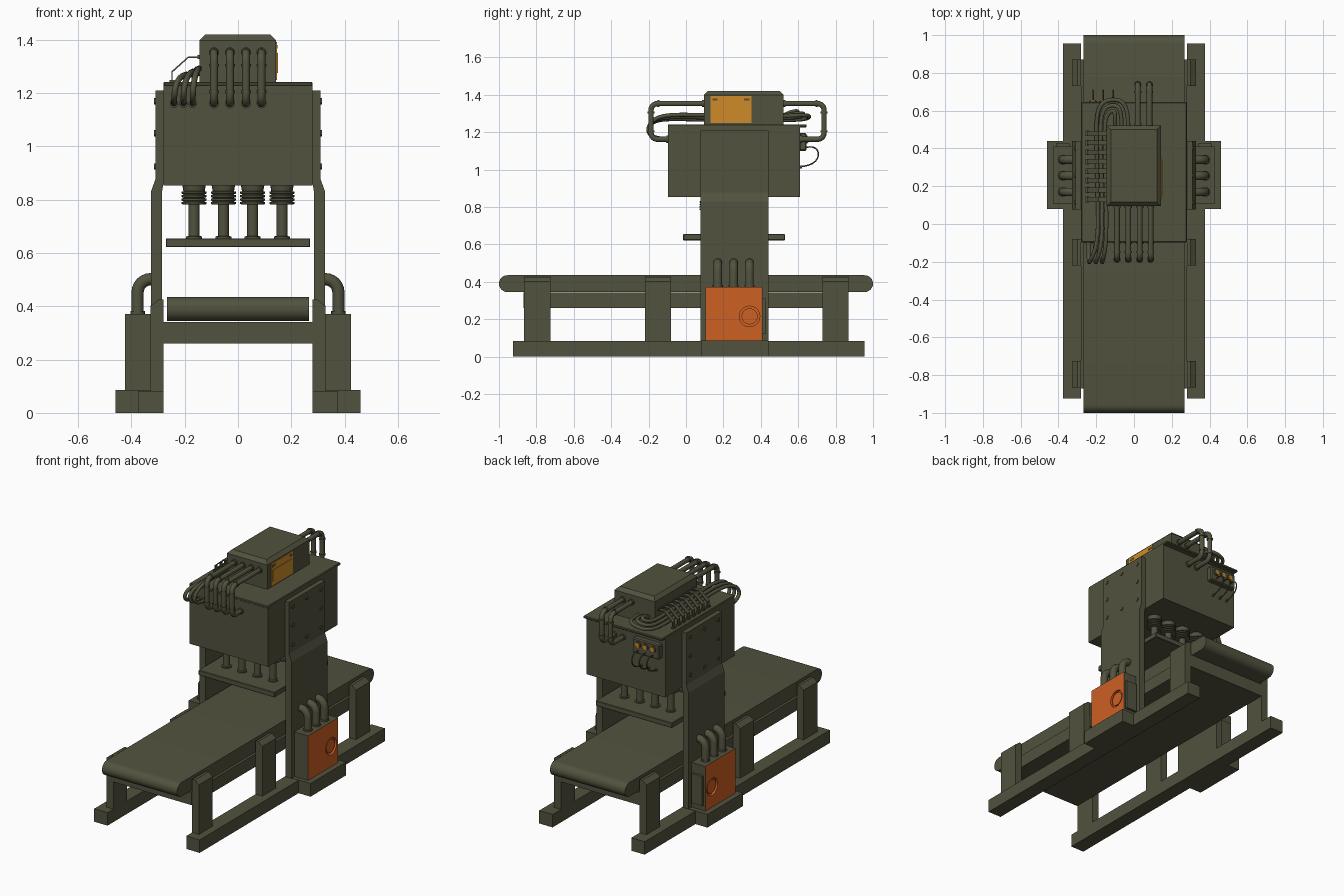
import bpy, bmesh, math
from mathutils import Vector, Matrix

if "Cube" in bpy.data.objects:
    bpy.data.objects.remove(bpy.data.objects["Cube"])


def material(name, rgb):
    m = bpy.data.materials.new(name)
    m.use_nodes = True
    m.diffuse_color = (*rgb, 1)
    bsdf = m.node_tree.nodes["Principled BSDF"]
    bsdf.inputs["Base Color"].default_value = (*rgb, 1)
    bsdf.inputs["Roughness"].default_value = 0.7
    return m


GREEN = material("olive_green", (0.085, 0.085, 0.05))
ORANGE = material("safety_orange", (0.61, 0.115, 0.017))
AMBER = material("amber", (0.62, 0.26, 0.022))


def activate(ob):
    bpy.ops.object.select_all(action='DESELECT')
    ob.select_set(True)
    bpy.context.view_layer.objects.active = ob


def finish(name, bm, mat=GREEN, mirror=False, smooth=False):
    bmesh.ops.recalc_face_normals(bm, faces=bm.faces)
    me = bpy.data.meshes.new(name)
    bm.to_mesh(me)
    bm.free()
    me.materials.append(mat)
    ob = bpy.data.objects.new(name, me)
    bpy.context.collection.objects.link(ob)
    if mirror:
        ob.modifiers.new("Mirror", 'MIRROR').use_mirror_merge = False
    if smooth:
        activate(ob)
        bpy.ops.object.shade_smooth_by_angle(angle=math.radians(35))
    return ob


def box(name, x, y, z, mat=GREEN, mirror=False, bevel=0, top_only=False):
    bm = bmesh.new()
    bmesh.ops.create_cube(bm, size=1)
    for v in bm.verts:
        v.co = [a + (c + 0.5) * (b - a) for c, (a, b) in zip(v.co, (x, y, z))]
    if bevel:
        edges = [e for e in bm.edges
                 if not top_only or all(v.co.z > z[1] - 0.001 for v in e.verts)]
        bmesh.ops.bevel(bm, geom=edges, offset=bevel, segments=1, affect='EDGES')
    return finish(name, bm, mat, mirror)


def prism(name, profile, y0, y1, mirror=False):
    """Extrude an x-z profile along y."""
    bm = bmesh.new()
    face = bm.faces.new([bm.verts.new((x, y0, z)) for x, z in profile])
    new = bmesh.ops.extrude_face_region(bm, geom=[face])["geom"]
    bmesh.ops.translate(bm, vec=(0, y1 - y0, 0),
                        verts=[v for v in new if isinstance(v, bmesh.types.BMVert)])
    return finish(name, bm, GREEN, mirror)


def lathe(name, profile, pos, axis=(0, 0, 1), mat=GREEN, mirror=False, n=20):
    """Revolve (radius, height) points round an axis, capping both ends."""
    bm = bmesh.new()
    turn = Matrix.Translation(pos) @ Vector(axis).to_track_quat('Z', 'Y').to_matrix().to_4x4()
    rings = [[bm.verts.new(turn @ Vector((r * math.cos(k * math.tau / n),
                                          r * math.sin(k * math.tau / n), h)))
              for k in range(n)] for r, h in profile]
    for a, b in zip(rings, rings[1:]):
        for k in range(n):
            bm.faces.new((a[k], a[(k + 1) % n], b[(k + 1) % n], b[k]))
    bm.faces.new(rings[0])
    bm.faces.new(rings[-1])
    return finish(name, bm, mat, mirror, smooth=True)


def disc(name, r, h, pos, axis, mat=GREEN, mirror=False):
    return lathe(name, [(r, 0), (r, h)], pos, axis, mat, mirror)


def tube(name, pts, r, bend=0.0):
    """Round tube: filleted corners if bend is given, else a loose flowing cable."""
    pts = [Vector(p) for p in pts]
    cu = bpy.data.curves.new(name, 'CURVE')
    cu.dimensions = '3D'
    cu.bevel_depth = r
    cu.bevel_resolution = 3
    cu.use_fill_caps = True
    path = pts
    if bend:
        path = [pts[0]]
        for a, p, b in zip(pts, pts[1:], pts[2:]):
            u, w = (a - p).normalized() * bend, (b - p).normalized() * bend
            for i in range(7):
                t = i / 6 * math.pi / 2
                path.append(p + u * (1 - math.sin(t)) + w * (1 - math.cos(t)))
        path.append(pts[-1])
    sp = cu.splines.new('POLY' if bend else 'NURBS')
    sp.points.add(len(path) - 1)
    for q, p in zip(sp.points, path):
        q.co = (*p, 1)
    if not bend:
        sp.order_u = 4
        sp.use_endpoint_u = True
        sp.resolution_u = 6
    cu.materials.append(GREEN)
    ob = bpy.data.objects.new(name, cu)
    bpy.context.collection.objects.link(ob)
    activate(ob)
    bpy.ops.object.convert(target='MESH')
    bpy.ops.object.shade_smooth_by_angle(angle=math.radians(40))
    return ob


# Conveyor belt with round ends, and the bed under it
bm = bmesh.new()
loop = []
for end in (1, -1):
    for k in range(13):
        a = math.pi * (k / 12 - 0.5)
        loop.append((end * (0.955 + 0.045 * math.cos(a)), 0.39 + end * 0.045 * math.sin(a)))
sides = [[bm.verts.new((x, y, z)) for y, z in loop] for x in (-0.267, 0.267)]
for s in sides:
    bm.faces.new(s)
for k in range(len(loop)):
    j = (k + 1) % len(loop)
    bm.faces.new((sides[0][k], sides[0][j], sides[1][j], sides[1][k]))
finish("conveyor_belt", bm, smooth=True)
box("conveyor_bed", (-0.28, 0.28), (-0.87, 0.87), (0.26, 0.342))

# Floor rails, wide feet and conveyor legs
box("floor_rail", (0.28, 0.375), (-0.925, 0.955), (0, 0.083), mirror=True)
box("wide_foot", (0.28, 0.46), (0.08, 0.44), (0, 0.085), mirror=True)
for y in (-0.795, -0.15, 0.80):
    prism("conveyor_leg", [(0.28, 0.08), (0.328, 0.08), (0.328, 0.402),
                           (0.298, 0.425), (0.28, 0.425)], y - 0.07, y + 0.07, True)

# Main columns, cranked inward at the top, with bolt heads
prism("column", [(0.285, 0.08), (0.327, 0.08), (0.327, 0.83), (0.31, 0.877),
                 (0.31, 1.21), (0.28, 1.21), (0.28, 0.86), (0.285, 0.83)], 0.077, 0.44, True)
for y in (0.115, 0.255, 0.40):
    for z in (0.925, 1.05, 1.17):
        if (y, z) != (0.255, 1.05):
            disc("bolt_head", 0.012, 0.006, (0.309, y, z), (1, 0, 0), mirror=True)

# Drive boxes with an orange face and a recessed dial
drive = box("drive_box", (0.325, 0.425), (0.105, 0.41), (0.083, 0.372))
cutter = disc("dial_cutter", 0.055, 0.05, (0.41, 0.34, 0.215), (1, 0, 0))
cutter.hide_render = True
cut = drive.modifiers.new("Recess", 'BOOLEAN')
cut.operation = 'DIFFERENCE'
cut.object = cutter
cut.solver = 'EXACT'
activate(drive)
bpy.ops.object.modifier_apply(modifier=cut.name)
bpy.data.objects.remove(cutter)
drive.data.materials.clear()
drive.data.materials.append(GREEN)
drive.data.materials.append(ORANGE)
for p in drive.data.polygons:
    p.material_index = int(p.center.x > 0.4)
drive.modifiers.new("Mirror", 'MIRROR').use_mirror_merge = False
disc("dial", 0.043, 0.012, (0.408, 0.34, 0.215), (1, 0, 0), ORANGE, True)
box("drive_cover", (0.338, 0.412), (0.41, 0.425), (0.12, 0.31), mirror=True)
for s in (1, -1):
    for y in (0.17, 0.255, 0.34):
        tube("drive_pipe", [(s * 0.377, y, 0.36), (s * 0.377, y, 0.502),
                            (s * 0.315, y, 0.502)], 0.023, 0.05)
        disc("drive_pipe_collar", 0.027, 0.012, (s * 0.377, y, 0.37), (0, 0, 1))

# Press head, lid and upper housing
box("press_head", (-0.28, 0.28), (-0.095, 0.61), (0.853, 1.23))
box("head_lid", (-0.28, 0.28), (-0.097, 0.645), (1.226, 1.242), bevel=0.004)
box("upper_housing", (-0.145, 0.143), (0.095, 0.522), (1.24, 1.42), bevel=0.022, top_only=True)

# Press plate with two rows of ribbed pistons
box("press_plate", (-0.271, 0.271), (-0.015, 0.53), (0.622, 0.655), bevel=0.003)
ribs = [(0.03, 0.645), (0.03, 0.662), (0.021, 0.664), (0.021, 0.782)]
for k in range(4):
    z = 0.782 + k * 0.013
    ribs += [(0.04, z), (0.047, z + 0.002), (0.047, z + 0.009), (0.04, z + 0.011)]
ribs.append((0.044, 0.855))
for x in (-0.165, -0.055, 0.055, 0.165):
    for y in (0.12, 0.39):
        lathe("piston", ribs, (x, y, 0))


# Pipes looping from the upper housing to the press head
def loop_pipe(x, y_in, y_out, y_head):
    d = math.copysign(1, y_out - y_in)
    tube("loop_pipe", [(x, y_in - d * 0.01, 1.353), (x, y_out, 1.353),
                       (x, y_out, 1.162), (x, y_head - d * 0.01, 1.162)], 0.015, 0.035)
    for y, z in ((y_in, 1.353), (y_out - d * 0.045, 1.353), (y_head, 1.162)):
        disc("pipe_collar", 0.019, 0.01, (x, y, z), (0, d, 0))
    for z in (1.20, 1.30):
        disc("pipe_collar", 0.019, 0.01, (x, y_out, z), (0, 0, 1))


for x in (-0.09, -0.03, 0.03, 0.088):
    loop_pipe(x, 0.095, -0.187, -0.095)
for x in (0.02, 0.082):
    loop_pipe(x, 0.522, 0.738, 0.61)

# Loose cables from the back of the housing round to the front
for i in range(3):
    x0, x1, xe = -0.03 - 0.035 * i, -0.20 + 0.022 * i, -0.24 + 0.035 * i
    y, z = 0.67 - 0.03 * i, 1.265 + 0.012 * i
    tube("cable", [(x0, 0.51, 1.285), (x0, y - 0.03, z + 0.03), (-0.10, y, z + 0.02),
                   (x1, y - 0.03, z), (x1, 0.45, z), (x1 + 0.01, 0.1, z),
                   (x1 + 0.01, -0.12, z + 0.01), (xe, -0.21, 1.25),
                   (xe, -0.21, 1.165), (xe, -0.085, 1.16)], 0.011)
    disc("cable_socket", 0.016, 0.012, (xe, -0.095, 1.16), (0, -1, 0))

# Flat ribbon leads from the housing side down to the lid
ribbon = [(-0.14, 1.338), (-0.187, 1.338), (-0.25, 1.282), (-0.25, 1.24),
          (-0.245, 1.24), (-0.245, 1.279), (-0.185, 1.333), (-0.14, 1.333)]
for k in range(8):
    y = 0.13 + 0.05 * k
    prism("ribbon_lead", ribbon, y - 0.013, y + 0.013)
    box("ribbon_plug", (-0.152, -0.14), (y - 0.015, y + 0.015), (1.328, 1.343))
    box("ribbon_socket", (-0.257, -0.239), (y - 0.015, y + 0.015), (1.24, 1.25))

# Amber service panel on the housing side
box("service_panel", (0.142, 0.147), (0.13, 0.35), (1.25, 1.393), AMBER)
box("service_door", (0.146, 0.151), (0.142, 0.338), (1.275, 1.35), AMBER)
for y in (0.155, 0.325):
    box("panel_latch", (0.145, 0.149), (y - 0.014, y + 0.014), (1.368, 1.38))

# Rear control box with amber buttons and drooping leads
box("control_box", (-0.26, -0.07), (0.605, 0.645), (1.10, 1.195), bevel=0.006)
for x in (-0.217, -0.164, -0.111):
    disc("button_ring", 0.021, 0.005, (x, 0.645, 1.16), (0, 1, 0))
    disc("button", 0.015, 0.009, (x, 0.647, 1.16), (0, 1, 0), AMBER)
    tube("button_lead", [(x, 0.64, 1.118), (x, 0.69, 1.13), (x, 0.73, 1.08),
                         (x, 0.68, 1.02), (x, 0.605, 1.015)], 0.004)
    disc("lead_socket", 0.008, 0.012, (x, 0.608, 1.015), (0, 1, 0))
